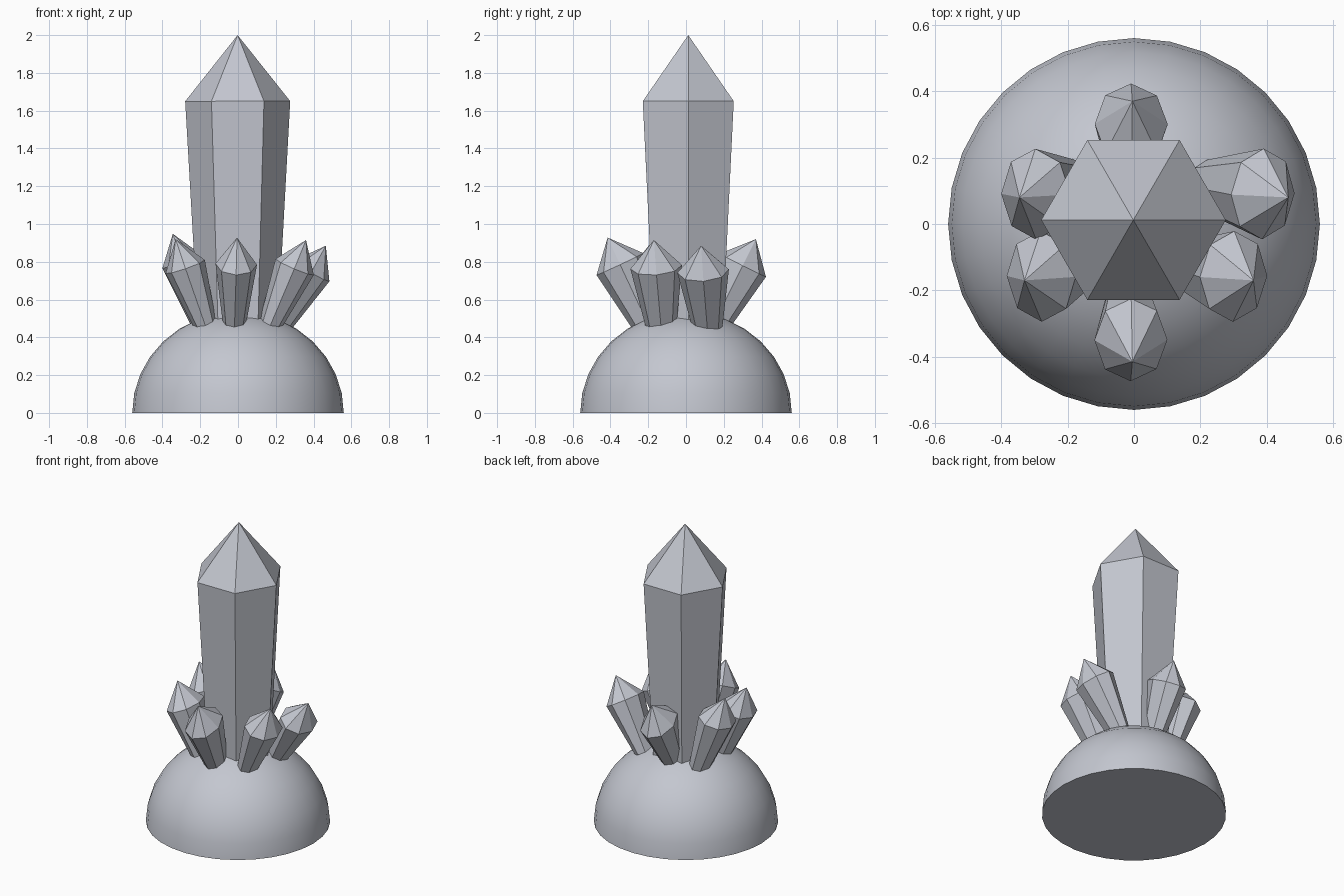
import bpy, bmesh, math
from mathutils import Vector

if "Cube" in bpy.data.objects:
    bpy.data.objects.remove(bpy.data.objects["Cube"])

stone = bpy.data.materials.new("pale_grey_stone")
stone.diffuse_color = (0.55, 0.57, 0.63, 1)
stone.use_nodes = True
stone.node_tree.nodes["Principled BSDF"].inputs["Base Color"].default_value = stone.diffuse_color


def finish(bm, name):
    bmesh.ops.recalc_face_normals(bm, faces=bm.faces)
    me = bpy.data.meshes.new(name)
    bm.to_mesh(me)
    bm.free()
    me.materials.append(stone)
    ob = bpy.data.objects.new(name, me)
    bpy.context.collection.objects.link(ob)
    return ob


def crystal(name, base, tip, cap, r_base, r_top, sides):
    """Faceted tapered prism from base to tip; radii are (x, y) pairs."""
    base, tip = Vector(base), Vector(tip)
    axis = (tip - base).normalized()
    rot = Vector((0, 0, 1)).rotation_difference(axis)
    bm = bmesh.new()

    def ring(centre, r):
        out = []
        for i in range(sides):
            a = 2 * math.pi * i / sides
            p = Vector((r[0] * math.cos(a), r[1] * math.sin(a), 0))
            out.append(bm.verts.new(centre + rot @ p))
        return out

    low, high = ring(base, r_base), ring(tip - axis * cap, r_top)
    point = bm.verts.new(tip)
    bm.faces.new(low)
    for i in range(sides):
        j = (i + 1) % sides
        bm.faces.new((low[i], low[j], high[j], high[i]))
        bm.faces.new((high[i], high[j], point))
    return finish(bm, name)


# Smooth half dome base with a flat underside
bm = bmesh.new()
bmesh.ops.create_uvsphere(bm, u_segments=32, v_segments=16, radius=0.56)
cut = bmesh.ops.bisect_plane(bm, geom=bm.verts[:] + bm.edges[:] + bm.faces[:],
                             plane_co=(0, 0, 0), plane_no=(0, 0, 1), clear_inner=True)
bmesh.ops.holes_fill(bm, edges=[e for e in bm.edges if e.is_boundary], sides=0)
bmesh.ops.scale(bm, vec=(1, 1, 0.955), verts=bm.verts)
dome = finish(bm, "dome_base")
bpy.context.view_layer.objects.active = dome
dome.select_set(True)
bpy.ops.object.shade_smooth_by_angle(angle=math.radians(40))

# Tall central crystal, widening upward
crystal("main_crystal", (0, 0.012, 0.4), (-0.002, 0.012, 2.0), 0.35,
        (0.208, 0.208), (0.278, 0.278), 6)

# Ring of small crystals leaning outward: point on the dome surface, then tip
small = [
    ("back", (-0.015, 0.16, 0.5), (-0.005, 0.37, 0.92)),
    ("right_back", (0.245, 0.11, 0.5), (0.465, 0.08, 0.885)),
    ("right_front", (0.185, -0.135, 0.5), (0.36, -0.17, 0.915)),
    ("front", (-0.018, -0.215, 0.5), (-0.005, -0.415, 0.928)),
    ("left_front", (-0.185, -0.135, 0.5), (-0.33, -0.17, 0.92)),
    ("left_back", (-0.195, 0.11, 0.5), (-0.345, 0.08, 0.948)),
]
for label, foot, tip in small:
    foot, tip = Vector(foot), Vector(tip)
    buried = foot - (tip - foot) * 0.12      # sink the foot into the dome
    crystal("small_crystal_" + label, buried, tip, 0.155,
            (0.058, 0.08), (0.11, 0.137), 8)
